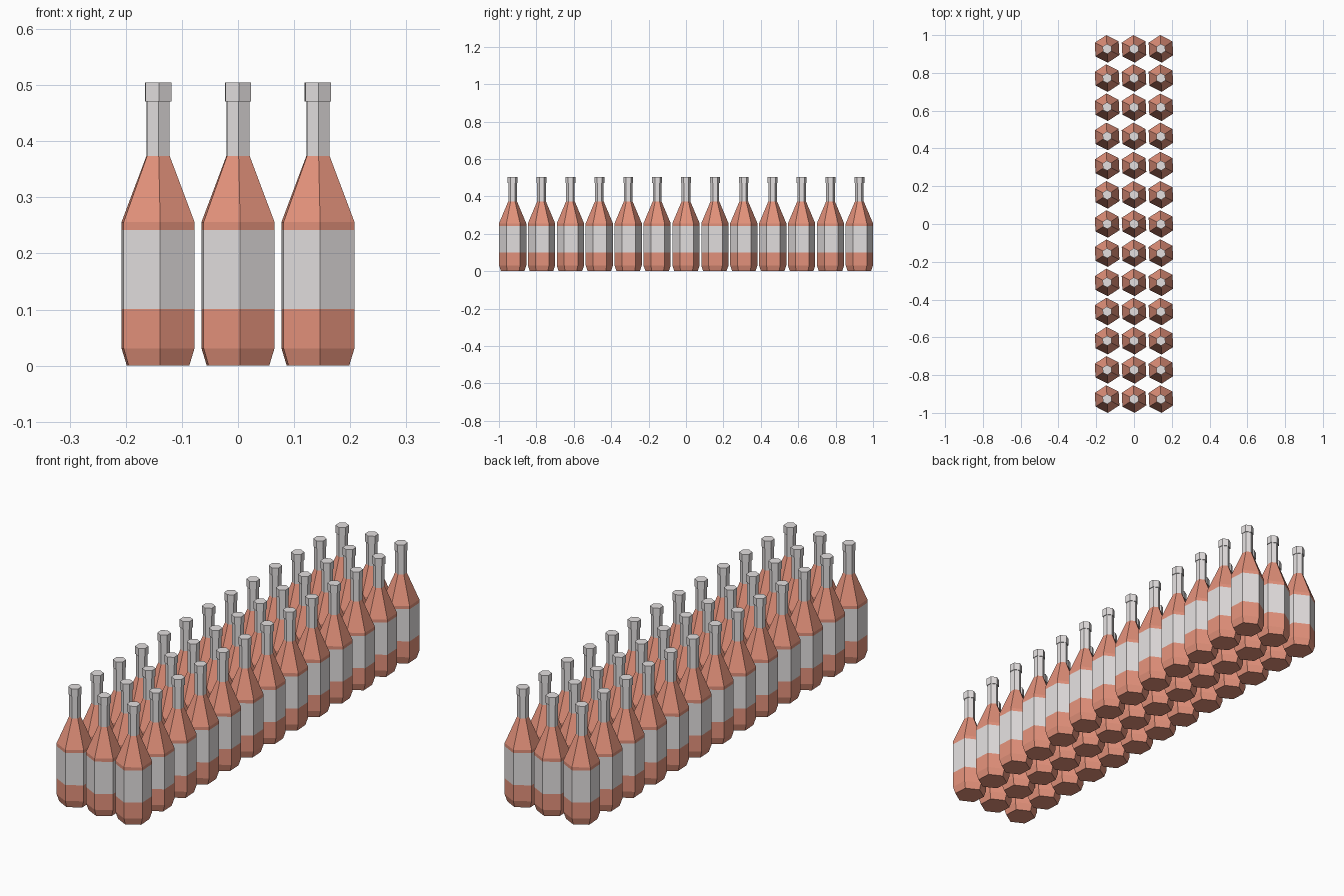
import bpy, bmesh, math

if "Cube" in bpy.data.objects:
    bpy.data.objects.remove(bpy.data.objects["Cube"])

def material(name, rgb):
    m = bpy.data.materials.new(name)
    m.diffuse_color = (*rgb, 1)
    m.use_nodes = True
    m.node_tree.nodes["Principled BSDF"].inputs["Base Color"].default_value = m.diffuse_color
    return m

terracotta = material("terracotta glass", (0.78, 0.29, 0.20))
grey = material("pale grey", (0.77, 0.74, 0.74))

SIDES = 6
TURN = math.radians(3)          # bottles are turned slightly about z

# Bottle profile: radius, height, material of the band above (0 glass, 1 grey)
PROFILE = [
    (0.0625, 0.000, 0),         # chamfered base
    (0.0730, 0.031, 0),         # lower body
    (0.0730, 0.101, 1),         # label
    (0.0730, 0.242, 0),         # upper body
    (0.0730, 0.256, 0),         # shoulder
    (0.0460, 0.320, 0),
    (0.0232, 0.374, 1),         # neck wrap
    (0.0232, 0.471, 1),         # step under cap
    (0.0265, 0.471, 1),         # cap
    (0.0265, 0.505, 1),
]

bm = bmesh.new()
rings = []
for r, z, _ in PROFILE:
    ring = []
    for i in range(SIDES):
        a = math.pi / 2 + TURN + i * math.tau / SIDES
        ring.append(bm.verts.new((r * math.cos(a), r * math.sin(a), z)))
    rings.append(ring)
for k in range(len(rings) - 1):
    lo, hi = rings[k], rings[k + 1]
    for i in range(SIDES):
        j = (i + 1) % SIDES
        bm.faces.new((lo[i], lo[j], hi[j], hi[i])).material_index = PROFILE[k][2]
bm.faces.new(rings[0][::-1]).material_index = 0
bm.faces.new(rings[-1]).material_index = 1

mesh = bpy.data.meshes.new("bottle")
bm.to_mesh(mesh)
bm.free()
mesh.materials.append(terracotta)
mesh.materials.append(grey)

# Three columns of thirteen bottles sharing one mesh
for cx in range(-1, 2):
    for cy in range(-6, 7):
        bottle = bpy.data.objects.new("bottle", mesh)
        bottle.location = (cx * 0.1425, cy * 0.1545, 0)
        bpy.context.collection.objects.link(bottle)
